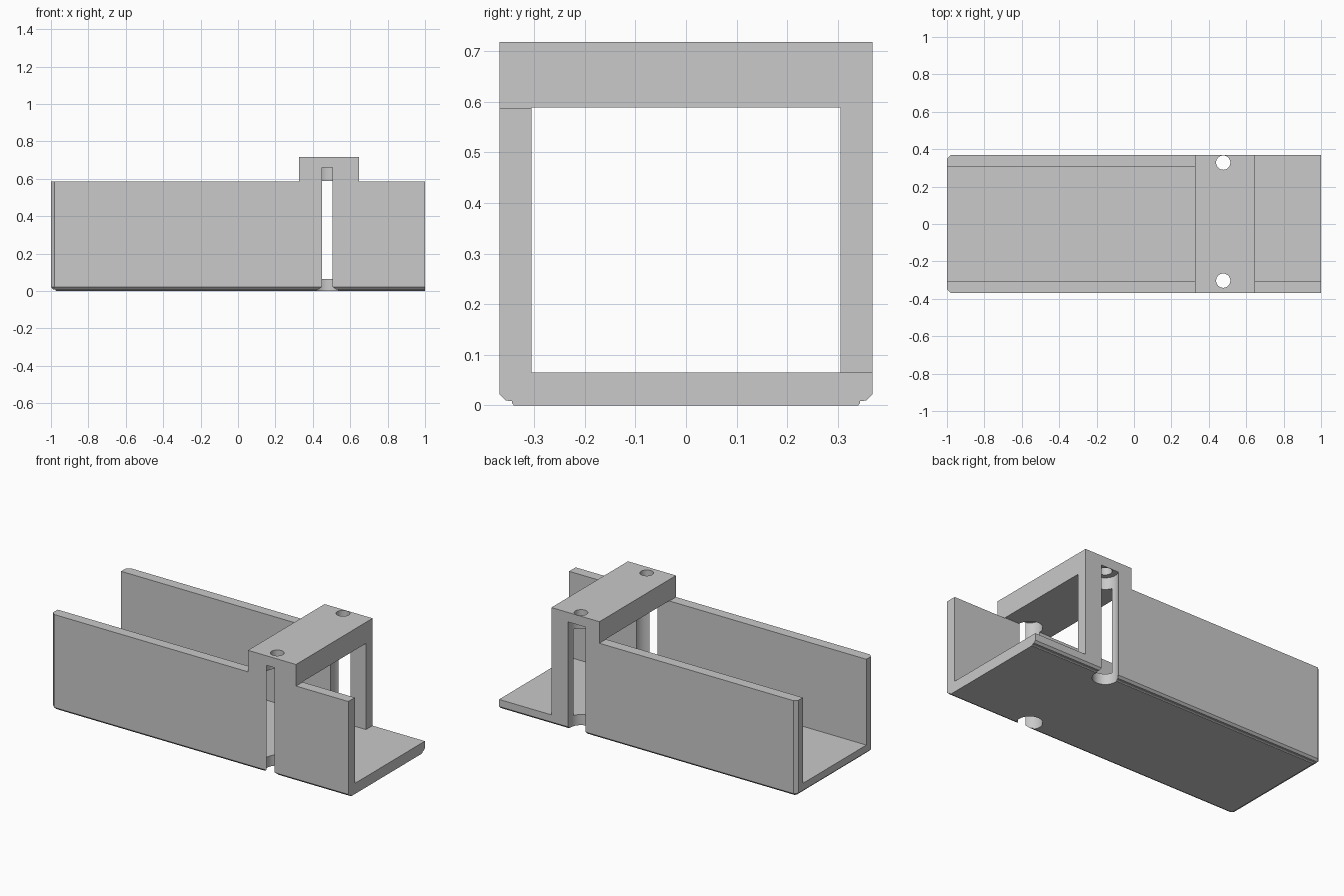
import bpy
import bmesh
from math import radians
from mathutils import Matrix, Vector

default = bpy.data.objects.get("Cube")
if default:
    bpy.data.objects.remove(default)

LENGTH, HALF_W, HEIGHT = 1.0, 0.368, 0.718
INNER, FLOOR = 0.305, 0.065
OPENING_TOP, WALL_TOP = 0.589, 0.587
BRIDGE_X = (0.325, 0.648)
HOLE_X = 0.477

grey = bpy.data.materials.new("plain grey")
grey.use_nodes = True
colour = (0.585, 0.585, 0.585, 1)
grey.diffuse_color = colour
grey.node_tree.nodes["Principled BSDF"].inputs["Base Color"].default_value = colour


def finish(bm, name):
    bmesh.ops.recalc_face_normals(bm, faces=bm.faces)
    mesh = bpy.data.meshes.new(name)
    bm.to_mesh(mesh)
    bm.free()
    mesh.materials.append(grey)
    obj = bpy.data.objects.new(name, mesh)
    bpy.context.collection.objects.link(obj)
    return obj


def box(name, x, y, z):
    bm = bmesh.new()
    size = Vector((x[1] - x[0], y[1] - y[0], z[1] - z[0]))
    centre = Vector((sum(x), sum(y), sum(z))) / 2
    bmesh.ops.create_cube(bm, size=1, matrix=Matrix.Translation(centre) @ Matrix.Diagonal(size.to_4d()))
    return finish(bm, name)


def cylinder(name, y, radius, z):
    bm = bmesh.new()
    bmesh.ops.create_cone(bm, cap_ends=True, segments=64, radius1=radius, radius2=radius,
                          depth=z[1] - z[0],
                          matrix=Matrix.Translation((HOLE_X, y, sum(z) / 2)))
    return finish(bm, name)


def plan(inset):
    """Outline with two cut corners at the far end."""
    w, end, c = HALF_W - inset, -LENGTH + inset, 0.02 - 0.6 * inset
    return [(LENGTH, -w), (LENGTH, w), (end + c, w), (end, w - c), (end, c - w), (end + c, -w)]


def cut(obj, cutter):
    mod = obj.modifiers.new("cut", "BOOLEAN")
    mod.operation, mod.solver, mod.object = "DIFFERENCE", "EXACT", cutter
    bpy.context.view_layer.objects.active = obj
    bpy.ops.object.modifier_apply(modifier=mod.name)
    bpy.data.objects.remove(cutter)


# Solid block with a stepped, chamfered foot
bm = bmesh.new()
rings = [[bm.verts.new((x, y, z)) for x, y in plan(inset)]
         for z, inset in ((0, 0.028), (0.005, 0.024), (0.009, 0.024), (0.0095, 0.012), (0.022, 0), (HEIGHT, 0))]
for low, high in zip(rings, rings[1:]):
    for i in range(len(low)):
        j = (i + 1) % len(low)
        bm.faces.new((low[i], low[j], high[j], high[i]))
bm.faces.new(rings[0])
bm.faces.new(rings[-1])
tray = finish(bm, "bridged_tray")

# Channel, space around the bridge, and the missing stretch of back wall
cut(tray, box("channel_cutter", (-2, 2), (-INNER, INNER), (FLOOR, OPENING_TOP)))
cut(tray, box("long_side_cutter", (-2, BRIDGE_X[0]), (-1, 1), (WALL_TOP, 1)))
cut(tray, box("short_side_cutter", (BRIDGE_X[1], 2), (-1, 1), (WALL_TOP, 1)))
cut(tray, box("back_wall_cutter", (BRIDGE_X[1], 2), (0, 1), (FLOOR, 1)))

# Wide bores that break out through the walls, with narrow holes above them
for y in (-0.303, 0.328):
    cut(tray, cylinder("bore_cutter", y, 0.0705, (-1, 0.66)))
    cut(tray, cylinder("hole_cutter", y, 0.038, (0.5, 1)))

# Smooth the round holes while keeping the edges sharp
bpy.ops.object.select_all(action="DESELECT")
tray.select_set(True)
bpy.context.view_layer.objects.active = tray
bpy.ops.object.shade_smooth_by_angle(angle=radians(20))
